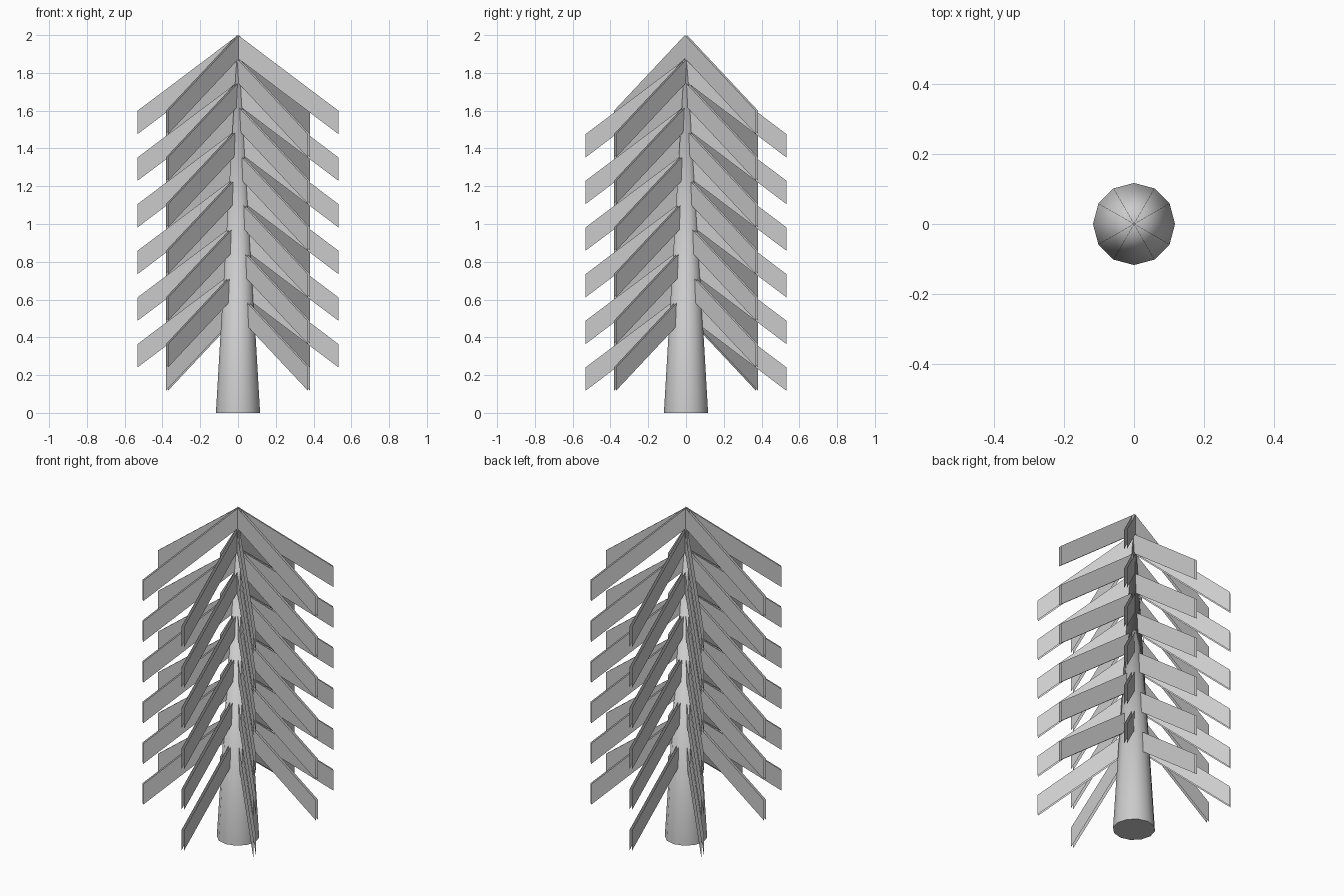
import bpy, bmesh, math
from mathutils import Matrix

if "Cube" in bpy.data.objects:
    bpy.data.objects.remove(bpy.data.objects["Cube"])

REACH, DROP, DEPTH = 0.531, 0.40, 0.1235   # branch length, fall and blade height
STEP, LEVELS, GAP = 0.247, 6, 0.008        # tier spacing, tier count, half gap between sheets

# Tapered twelve-sided trunk
bpy.ops.mesh.primitive_cone_add(vertices=12, radius1=0.117, radius2=0, depth=2, location=(0, 0, 1))
trunk = bpy.context.object
trunk.name = "trunk"
bpy.ops.object.shade_smooth_by_angle(angle=math.radians(40))


def branch_row(name, angle, top):
    """Tiers of drooping blades on both sides of the trunk, each two open thin sheets."""
    bm = bmesh.new()
    for k in range(LEVELS):
        z = top - k * STEP
        for side in (0, math.pi):
            rot = Matrix.Rotation(angle + side, 4, 'Z')
            for y in (-GAP, GAP):
                pts = [(0, y, z), (0, y, z - DEPTH),
                       (REACH, y, z - DROP - DEPTH), (REACH, y, z - DROP)]
                if y > 0:
                    pts.reverse()
                verts = [bm.verts.new(p) for p in pts]
                bm.faces.new(verts)
                bmesh.ops.transform(bm, matrix=rot, verts=verts)
    mesh = bpy.data.meshes.new(name)
    bm.to_mesh(mesh)
    bm.free()
    bpy.context.collection.objects.link(bpy.data.objects.new(name, mesh))


# Four crossing rows, alternate pairs half a tier lower
branch_row("branches_side", 0, 2.0)
branch_row("branches_diagonal_a", math.radians(45), 2.0)
branch_row("branches_front_back", math.radians(90), 2.0 - STEP / 2)
branch_row("branches_diagonal_b", math.radians(135), 2.0 - STEP / 2)
